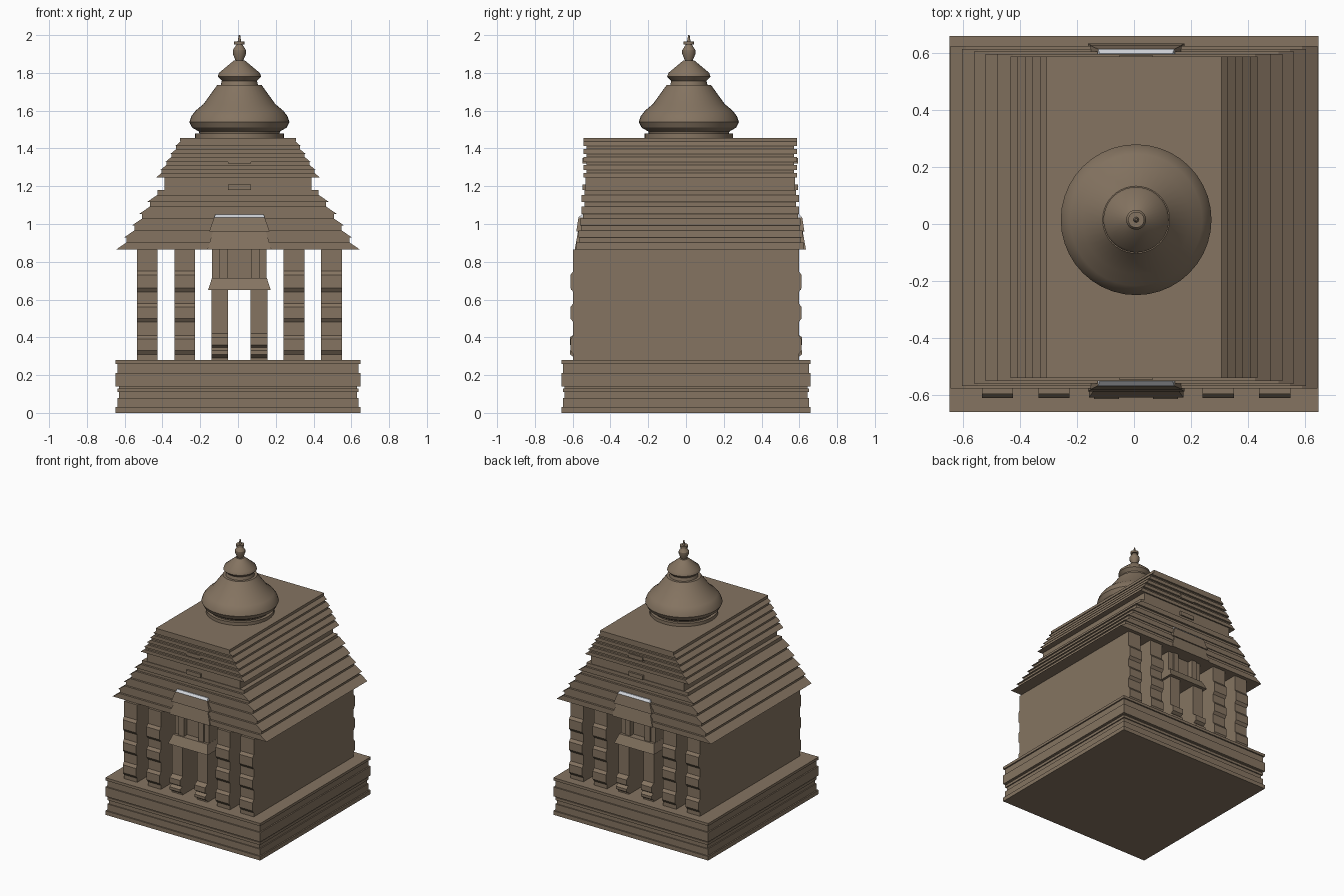
import bpy
import bmesh
import math

if "Cube" in bpy.data.objects:
    bpy.data.objects.remove(bpy.data.objects["Cube"], do_unlink=True)

SIDES = (("left", 1), ("right", -1))
CENTRE_X = 0.0075
ROOF_Y = 0.023
PLINTH_TOP = 0.28
EAVES = 0.865
SEGMENTS = 40


def make_material(name, color):
    material = bpy.data.materials.new(name)
    material.use_nodes = True
    material.diffuse_color = color
    shader = material.node_tree.nodes["Principled BSDF"]
    shader.inputs["Base Color"].default_value = color
    return material


stone = make_material("brown stone", (0.235, 0.175, 0.12, 1))
pale = make_material("pale slab", (0.62, 0.64, 0.68, 1))


def loft(name, rings, material):
    """Join closed rings of points, cap both ends and add the object."""
    bm = bmesh.new()
    loops = [[bm.verts.new(point) for point in ring] for ring in rings]
    count = len(loops[0])
    for lower, upper in zip(loops, loops[1:]):
        for i in range(count):
            j = (i + 1) % count
            bm.faces.new((lower[i], lower[j], upper[j], upper[i]))
    bm.faces.new(loops[0])
    bm.faces.new(loops[-1])
    bmesh.ops.recalc_face_normals(bm, faces=bm.faces)
    mesh = bpy.data.meshes.new(name)
    bm.to_mesh(mesh)
    bm.free()
    mesh.materials.append(material)
    obj = bpy.data.objects.new(name, mesh)
    bpy.context.collection.objects.link(obj)
    return obj


def stack(name, levels, x=0, y=0, material=stone):
    """Rectangular stack; each level is (z, half width, half depth)."""
    rings = [[(x - width, y - depth, z), (x + width, y - depth, z),
              (x + width, y + depth, z), (x - width, y + depth, z)]
             for z, width, depth in levels]
    return loft(name, rings, material)


def block(name, bottom, top, width, depth, x=0, y=0):
    return stack(name, [(bottom, width, depth), (top, width, depth)], x, y)


def moulded_wall(name, x, half_width, bands, bottom, top, neck, flare):
    """Wall running front to back; bands swell on both of its ends."""
    profile = [(bottom, neck)]
    for low, high in bands:
        bevel = 0.02
        profile += [(low - bevel, neck), (low, neck + flare),
                    (high, neck + flare), (high + bevel, neck)]
    profile.append((top, neck))
    outline = [(-depth, z) for z, depth in profile]
    outline += [(depth, z) for z, depth in reversed(profile)]
    rings = [[(x + side * half_width, y, z) for y, z in outline] for side in (-1, 1)]
    return loft(name, rings, stone)


def roof_tier(name, bottom, top, eave, shoulder, depth):
    """Sloping eave with a recessed course above it on the gables."""
    lip = bottom + (top - bottom) * 0.6
    recess = depth - 0.015
    stack(name, [(bottom, eave, depth), (lip, shoulder, depth),
                 (lip, shoulder, recess), (top, shoulder, recess)], y=ROOF_Y)


# Plinth courses: top height and inset from the widest outline
plinth_levels = []
bottom = 0
for top, inset in ((0.03, 0), (0.08, 0.01), (0.11, 0.018), (0.13, 0.01),
                   (0.14, 0.018), (0.21, 0), (0.26, 0.01), (PLINTH_TOP, 0)):
    for z in (bottom, top):
        plinth_levels.append((z, 0.648 - inset, 0.66 - inset))
    bottom = top
stack("plinth", plinth_levels)

# Full-depth walls whose ends read as pillars, and the doorway walls
pillar_bands = ((0.33, 0.39), (0.5, 0.56), (0.66, 0.73))
door_bands = ((0.31, 0.33), (0.36, 0.4))
for side, sign in SIDES:
    for place, offset in (("outer", 0.4875), ("inner", 0.289)):
        moulded_wall(f"{side}_{place}_wall", CENTRE_X + sign * offset, 0.055,
                     pillar_bands, PLINTH_TOP, EAVES, 0.597, 0.015)
    moulded_wall(f"{side}_door_wall", CENTRE_X + sign * 0.104, 0.044,
                 door_bands, PLINTH_TOP, 0.66, 0.585, 0.03)

# Awning above the doorway and the framed window over it
AWNING = 0.65
SILL = 0.715
stack("door_awning", [(AWNING, 0.166, 0.61), (SILL, 0.145, 0.58)], CENTRE_X)
block("window_panel", SILL, EAVES, 0.07, 0.53, CENTRE_X)
for side, sign in SIDES:
    block(f"{side}_window_post", SILL, EAVES, 0.022, 0.57, CENTRE_X + sign * 0.083)
    block(f"{side}_window_frame", SILL, EAVES, 0.02, 0.56, CENTRE_X + sign * 0.124)

# Lower roof: wide tiers drawing in evenly
TIERS = 5
NECK = 1.18
tier_height = (NECK - EAVES) / TIERS
for n in range(TIERS):
    bottom = EAVES + n * tier_height
    eave = 0.645 - n * 0.041
    roof_tier(f"lower_roof_tier_{n + 1}", bottom, bottom + tier_height,
              eave, eave - 0.055, max(0.602 - n * 0.009, 0.575))

# Upright neck, then the upper roof of smaller tiers
UPPER = 1.245
ROOF_TOP = 1.456
block("roof_neck", NECK, UPPER, 0.39, 0.555, y=ROOF_Y)
tier_height = (ROOF_TOP - UPPER) / TIERS
for n in range(TIERS):
    bottom = UPPER + n * tier_height
    eave = 0.435 - n * 0.026
    roof_tier(f"upper_roof_tier_{n + 1}", bottom, bottom + tier_height,
              eave, eave - 0.03, 0.565)
block("roof_cap", ROOF_TOP - 0.02, ROOF_TOP, 0.308, 0.565, y=ROOF_Y)

# Small raised blocks on the gables
for place, z in (("lower", NECK), ("upper", 1.32)):
    block(f"{place}_gable_block", z, z + 0.03, 0.06, 0.57, CENTRE_X, ROOF_Y)

# Two-step canopy over the window, capped with a pale slab
CANOPY_STEP = 0.96
CANOPY_TOP = 1.035
stack("canopy", [(EAVES, 0.17, 0.612), (CANOPY_STEP, 0.14, 0.595),
                 (CANOPY_STEP, 0.16, 0.604), (CANOPY_TOP, 0.134, 0.592)],
      CENTRE_X, ROOF_Y)
stack("canopy_slab", [(CANOPY_TOP, 0.134, 0.592), (1.05, 0.128, 0.576)],
      CENTRE_X, ROOF_Y, pale)


def turned(name, profile):
    """Round part; the profile is (radius, z) from the bottom up."""
    angles = [math.tau * k / SEGMENTS for k in range(SEGMENTS)]
    rings = [[(CENTRE_X + radius * math.cos(a), 0.015 + radius * math.sin(a), z)
              for a in angles] for radius, z in profile]
    obj = loft(name, rings, stone)
    bpy.ops.object.select_all(action="DESELECT")
    obj.select_set(True)
    bpy.context.view_layer.objects.active = obj
    bpy.ops.object.shade_smooth_by_angle(angle=math.radians(32))


# Dome, crown and finial, turned on one axis
turned("dome_collar", [(0.235, 1.45), (0.235, 1.48)])
turned("dome", [(0.21, 1.47), (0.215, 1.49), (0.25, 1.51), (0.265, 1.54),
                (0.255, 1.57), (0.232, 1.6), (0.19, 1.635), (0.118, 1.735)])
turned("crown_neck", [(0.1, 1.73), (0.09, 1.77)])
turned("crown", [(0.09, 1.755), (0.115, 1.78), (0.108, 1.8), (0.03, 1.865)])
turned("finial", [(0.018, 1.86), (0.035, 1.9), (0.035, 1.92), (0.016, 1.95)])
turned("finial_ring", [(0.028, 1.95), (0.028, 1.965)])
turned("finial_tip", [(0.01, 1.96), (0.004, 2)])
